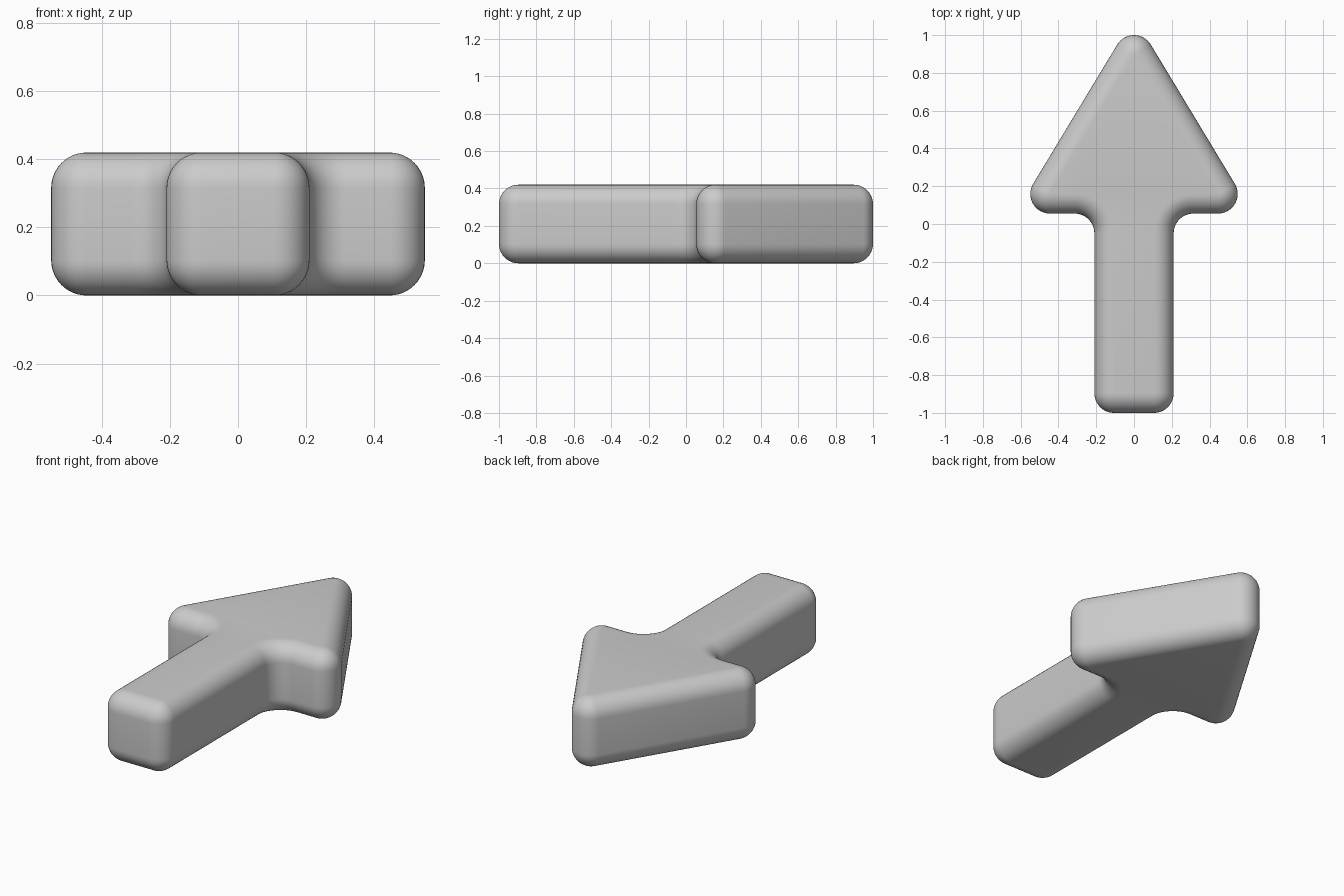
import bpy, bmesh
from math import cos, sin, pi, radians, atan2

cube = bpy.data.objects.get("Cube")
if cube:
    bpy.data.objects.remove(cube, do_unlink=True)

RADIUS = 0.104      # rounding of corners and rims
HEIGHT = 0.42
ARC_STEPS = 12
RIM_STEPS = 10

grey = bpy.data.materials.new("plain grey")
grey.use_nodes = True
colour = (0.6, 0.6, 0.6, 1)
grey.diffuse_color = colour
grey.node_tree.nodes["Principled BSDF"].inputs["Base Color"].default_value = colour

# Right half of the arrow: corner centre, start angle, end angle, concave or not
slope = atan2(0.445, 0.739)
CORNERS = [
    (0.106, -0.896, -pi / 2, 0, False),
    (0.314, -0.049, pi, pi / 2, True),
    (0.445, 0.159, -pi / 2, slope, False),
    (0.0, 0.896, slope, pi / 2, False),
]


def outline(inset):
    """Closed arrow outline, drawn a given distance inside the widest one."""
    half = []
    for cx, cy, start, end, concave in CORNERS:
        r = RADIUS + inset if concave else RADIUS - inset
        for i in range(ARC_STEPS + 1):
            a = start + (end - start) * i / ARC_STEPS
            half.append((cx + r * cos(a), cy + r * sin(a)))
    return half + [(-x, y) for x, y in reversed(half[:-1])]


# Rounded rim sections from the underside to the top
levels = []
for i in range(RIM_STEPS + 1):
    a = pi / 2 * i / RIM_STEPS
    levels.append((RADIUS * (1 - sin(a)), RADIUS * (1 - cos(a))))
levels += [(inset, HEIGHT - z) for inset, z in reversed(levels)]

# Arrow body: stacked outlines joined by quads and capped
bm = bmesh.new()
rings = [[bm.verts.new((x, y, z)) for x, y in outline(inset)] for inset, z in levels]
for low, high in zip(rings, rings[1:]):
    for i in range(len(low)):
        j = (i + 1) % len(low)
        bm.faces.new((low[i], low[j], high[j], high[i]))
bm.faces.new(rings[0][::-1])
bm.faces.new(rings[-1])
bmesh.ops.remove_doubles(bm, verts=bm.verts, dist=0.0001)
bmesh.ops.recalc_face_normals(bm, faces=bm.faces)

mesh = bpy.data.meshes.new("arrow")
bm.to_mesh(mesh)
bm.free()
mesh.materials.append(grey)
arrow = bpy.data.objects.new("arrow", mesh)
bpy.context.collection.objects.link(arrow)
bpy.ops.object.select_all(action="DESELECT")
arrow.select_set(True)
bpy.context.view_layer.objects.active = arrow
bpy.ops.object.shade_smooth_by_angle(angle=radians(35))
